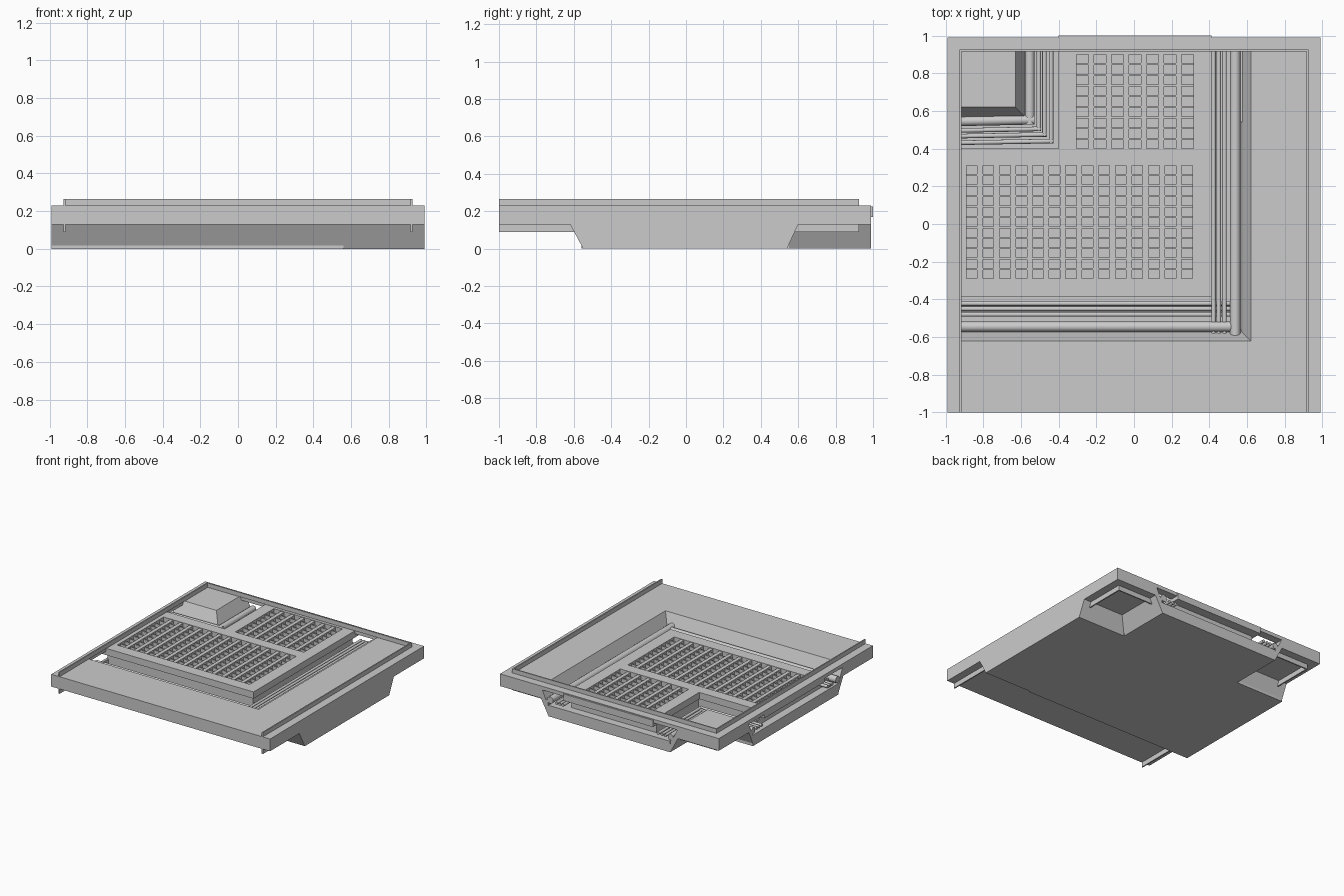
import bpy, bmesh, math
from mathutils import Vector

if "Cube" in bpy.data.objects:
    bpy.data.objects.remove(bpy.data.objects["Cube"], do_unlink=True)

grey = bpy.data.materials.new("plain_grey")
grey.use_nodes = True
colour = (0.6, 0.6, 0.6, 1)
grey.diffuse_color = colour
grey.node_tree.nodes["Principled BSDF"].inputs["Base Color"].default_value = colour


def finish(name, bm, smooth=False):
    bmesh.ops.recalc_face_normals(bm, faces=bm.faces)
    mesh = bpy.data.meshes.new(name)
    bm.to_mesh(mesh)
    bm.free()
    mesh.materials.append(grey)
    ob = bpy.data.objects.new(name, mesh)
    bpy.context.collection.objects.link(ob)
    if smooth:
        bpy.ops.object.select_all(action='DESELECT')
        ob.select_set(True)
        bpy.context.view_layer.objects.active = ob
        bpy.ops.object.shade_smooth_by_angle(angle=math.radians(40))
    return ob


def add_frustum(bm, low, high, z0, z1):
    """low and high are (x0, x1, y0, y1) rectangles."""
    rings = []
    for (x0, x1, y0, y1), z in ((low, z0), (high, z1)):
        rings.append([bm.verts.new((x, y, z)) for x, y in
                      ((x0, y0), (x1, y0), (x1, y1), (x0, y1))])
    a, b = rings
    bm.faces.new(a[::-1])
    bm.faces.new(b)
    for i in range(4):
        j = (i + 1) % 4
        bm.faces.new((a[i], a[j], b[j], b[i]))


def boxes(name, rects, z0, z1):
    bm = bmesh.new()
    for r in rects:
        add_frustum(bm, r, r, z0, z1)
    return finish(name, bm)


def frustum(name, low, high, z0, z1):
    bm = bmesh.new()
    add_frustum(bm, low, high, z0, z1)
    return finish(name, bm)


def prism(name, profile, axis, start, end):
    """Sweep a (side, z) profile along the x or y axis."""
    bm = bmesh.new()
    place = (lambda s, t, z: (t, s, z)) if axis == 'x' else (lambda s, t, z: (s, t, z))
    a, b = [[bm.verts.new(place(s, t, z)) for s, z in profile] for t in (start, end)]
    bm.faces.new(a)
    bm.faces.new(b[::-1])
    for i in range(len(a)):
        j = (i + 1) % len(a)
        bm.faces.new((a[i], b[i], b[j], a[j]))
    return finish(name, bm)


def pipes(name, runs, z):
    """Each run is (start xy, end xy, radius)."""
    bm = bmesh.new()
    for p, q, radius in runs:
        p, q = Vector((*p, z)), Vector((*q, z))
        d = q - p
        made = bmesh.ops.create_cone(bm, cap_ends=True, segments=16, radius1=radius,
                                     radius2=radius, depth=d.length)["verts"]
        bmesh.ops.rotate(bm, verts=made, matrix=Vector((0, 0, 1)).rotation_difference(d).to_matrix())
        bmesh.ops.translate(bm, verts=made, vec=(p + q) / 2)
    return finish(name, bm, smooth=True)


E = 0.99       # outer edge
I = 0.925      # inner edge of the border
FLOOR = 0.09   # channel floor
DECK = 0.13    # underside of the outer floor
TOP = 0.23     # walking surface

# Outer floor with sloping channel walls
prism("front_floor", [(-1, DECK), (-1, TOP), (-.62, TOP), (-.56, FLOOR), (-.55, 0), (-.62, DECK)],
      'x', -E, E)
prism("side_floor", [(E, DECK), (E, TOP), (.62, TOP), (.575, DECK)], 'y', -.62, E)
frustum("side_hull", (.55, E, -.55, .54), (.575, E, -.62, .6), 0, DECK)

# Channel bed and the sloping sides of its back branch
boxes("channel_bed", [(-E, .56, -.56, .55), (-.55, .55, .55, E)], 0, FLOOR)
for name, s in (("branch_left_slope", 1), ("branch_right_slope", -1)):
    prism(name, [(s * .62, DECK), (s * .55, 0), (s * .54, 0), (s * .56, DECK)], 'y', .54, E)
prism("corner_slope", [(.6, DECK), (.54, 0), (.53, 0), (.56, DECK)], 'x', -E, -.55)

# Raised corner block
frustum("corner_block", (-E, -.58, .57, E), (-E, -.63, .62, E), DECK, TOP)

# Border bars over the open ends, and thin lips above and below
boxes("border_bars", [(-E, -I, -1, E), (-E, E, I, E)], .2, TOP)
lip = [(-I, -I + .01, -1, .915), (I - .01, I, -1, .915), (-I, I, .915, I)]
boxes("upper_lip", lip, TOP, .265)
boxes("lower_lip", lip[:2] + [(-I, -.6, .915, I), (.6, I, .915, I)], FLOOR, DECK)

# Grating platform: frame, pedestal and bars
boxes("platform_frame", [
    (-E, .41, -.385, -.29), (-E, .41, .31, .4), (-E, -.89, -.29, .31), (.31, .41, -.29, .31),
    (-.4, -.305, .4, 1), (.315, .41, .4, 1), (-.305, .315, .9, 1)], .17, .225)
boxes("platform_pedestal", [(-I, .39, -.365, .38), (-.38, .39, .38, I)], FLOOR, .172)


def grating(name, x0, x1, y0, y1, columns, rows):
    gap, bar = .03, .01
    px, py = (x1 - x0 + gap) / columns, (y1 - y0 + bar) / rows
    boxes(name + "_rails", [(x0 + i * px - gap, x0 + i * px, y0, y1) for i in range(1, columns)],
          .17, .22)
    boxes(name + "_slats", [(x0, x1, y0 + i * py - bar, y0 + i * py) for i in range(1, rows)],
          .17, .215)


grating("large_grating", -.89, .31, -.29, .31, 14, 11)
grating("small_grating", -.305, .315, .4, .9, 7, 9)

# Pipes along the channels
thin = (.422, .45, .48)
pipes("side_thick_pipe", [((.537, -.6), (.537, E), .028)], .135)
pipes("side_thin_pipes", [((x, -.59), (x, E), .012) for x in thin], .125)
pipes("front_thick_pipe", [((-E, -.545), (.53, -.545), .027)], .125)
pipes("front_thin_pipes", [((-E, -y), (.52, -y), .012) for y in thin], .115)

# Pipes wrapped round the corner block
corner = [(.553, .025), (.505, .012), (.475, .012), (.44, .012)]
pipes("corner_pipes", [run for c, r in corner for run in (
    ((-c, c - r), (-c, E), r), ((-E, c - .01), (-c + r, c), r))], .125)
